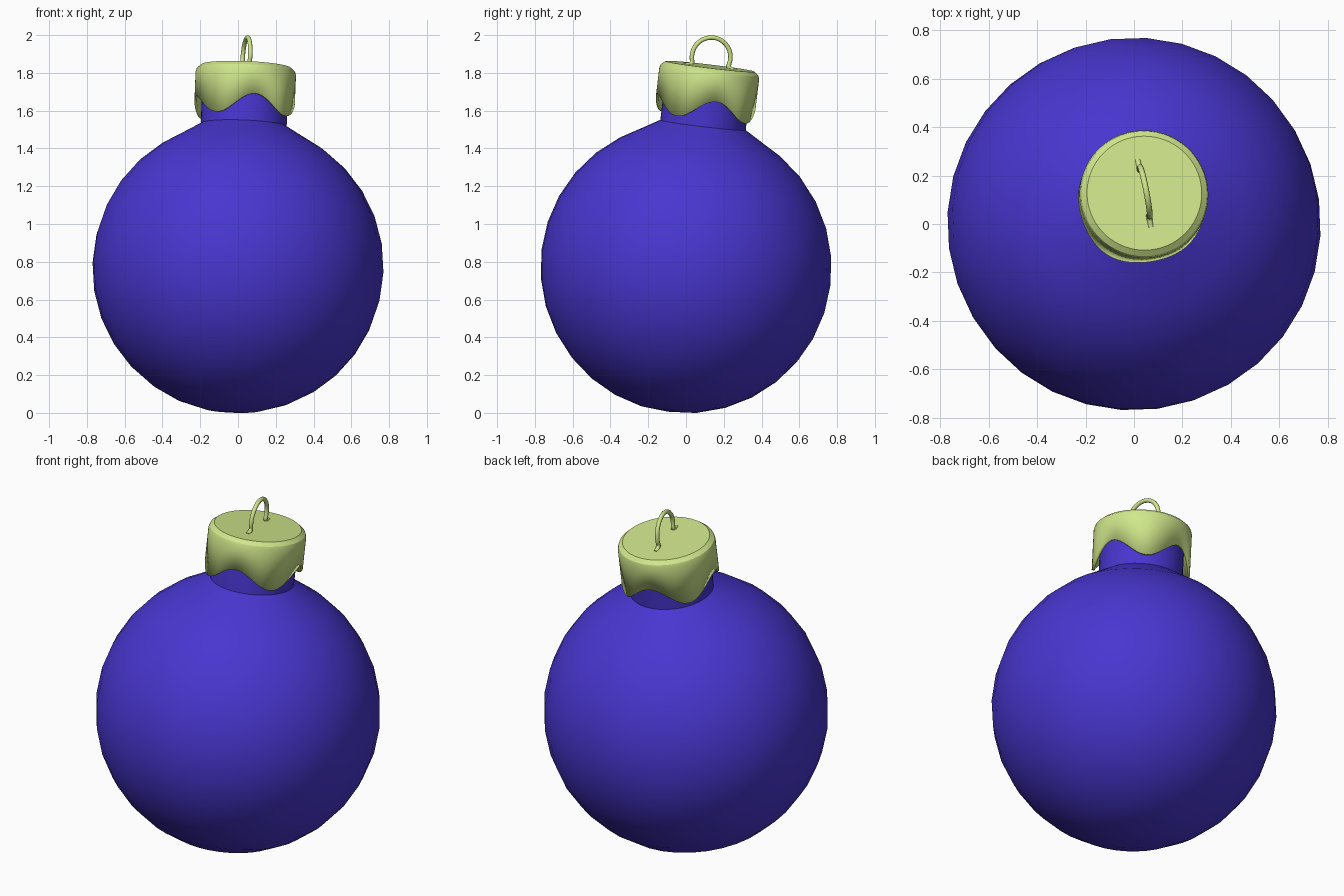
import bpy, bmesh
from math import sin, cos, pi, radians
from mathutils import Vector

if "Cube" in bpy.data.objects:
    bpy.data.objects.remove(bpy.data.objects["Cube"])

# The whole ornament is built around a slightly tilted axis through the ball centre
CENTRE = Vector((0, 0, 0.77))
AXIS = Vector((0.043, 0.128, 1.07)).normalized()
TILT = Vector((0, 0, 1)).rotation_difference(AXIS)


def material(name, rgb):
    m = bpy.data.materials.new(name)
    m.diffuse_color = (*rgb, 1)
    m.use_nodes = True
    m.node_tree.nodes["Principled BSDF"].inputs["Base Color"].default_value = m.diffuse_color
    return m


blue = material("blue_glass", (0.065, 0.037, 0.63))
gold = material("pale_gold", (0.63, 0.80, 0.26))


def place(obj, mat, angle=30):
    bpy.context.collection.objects.link(obj)
    obj.location = CENTRE
    obj.rotation_mode = 'QUATERNION'
    obj.rotation_quaternion = TILT
    obj.data.materials.append(mat)
    if obj.type == 'MESH':
        bpy.context.view_layer.objects.active = obj
        obj.select_set(True)
        bpy.ops.object.shade_smooth_by_angle(angle=radians(angle))
        obj.select_set(False)
    return obj


def lathe(name, profile, segs, phase=0.0, close_first=False, close_last=False):
    """Spin (radius, height) points; height may be a function of the angle."""
    bm = bmesh.new()
    rings = []
    for r, h in profile:
        ring = []
        for i in range(segs):
            a = 2 * pi * i / segs + phase
            ring.append(bm.verts.new((r * cos(a), r * sin(a), h(a) if callable(h) else h)))
        rings.append(ring)
    for lo, hi in zip(rings, rings[1:]):
        for i in range(segs):
            j = (i + 1) % segs
            bm.faces.new((lo[i], lo[j], hi[j], hi[i]))
    if close_first:
        pole = bm.verts.new((0, 0, -0.77))
        for i in range(segs):
            bm.faces.new((pole, rings[0][(i + 1) % segs], rings[0][i]))
    if close_last:
        bm.faces.new(rings[-1])
    bmesh.ops.recalc_face_normals(bm, faces=bm.faces)
    me = bpy.data.meshes.new(name)
    bm.to_mesh(me)
    bm.free()
    return bpy.data.objects.new(name, me)


# Ball with a short neck rising into the cap
R = 0.772
ball = [(R * sin(pi * k / 16), -R * cos(pi * k / 16)) for k in range(1, 14)]
ball += [(0.30, 0.717), (0.228, 0.76), (0.228, 1.0)]
place(lathe("ball", ball, 32, radians(7.7), close_first=True, close_last=True), blue, 25)


# Cap with four scallops along its lower edge
def scallop(a):
    return 0.85 + 0.05 * cos(4 * (a - radians(12)))


cap_profile = [(0.266, scallop), (0.266, 1.035), (0.26, 1.054), (0.237, 1.073)]
cap = place(lathe("cap", cap_profile, 96, close_last=True), gold, 25)
shell = cap.modifiers.new("shell", 'SOLIDIFY')
shell.thickness = 0.014
shell.offset = -1

# Wire hanging loop with feet splayed on the cap
path = [(0.142, 1.066), (0.115, 1.07)]
path += [(0.104 * cos(radians(t)), 1.122 + 0.104 * sin(radians(t))) for t in range(-22, 203, 8)]
path += [(-0.115, 1.07), (-0.142, 1.066)]
curve = bpy.data.curves.new("hanging_loop", 'CURVE')
curve.dimensions = '3D'
curve.bevel_depth = 0.012
curve.bevel_resolution = 3
curve.use_fill_caps = True
wire = curve.splines.new('POLY')
wire.points.add(len(path) - 1)
yaw = radians(11)
for p, (u, h) in zip(wire.points, path):
    p.co = (-u * sin(yaw), u * cos(yaw), h, 1)
wire.use_smooth = True
place(bpy.data.objects.new("hanging_loop", curve), gold)
